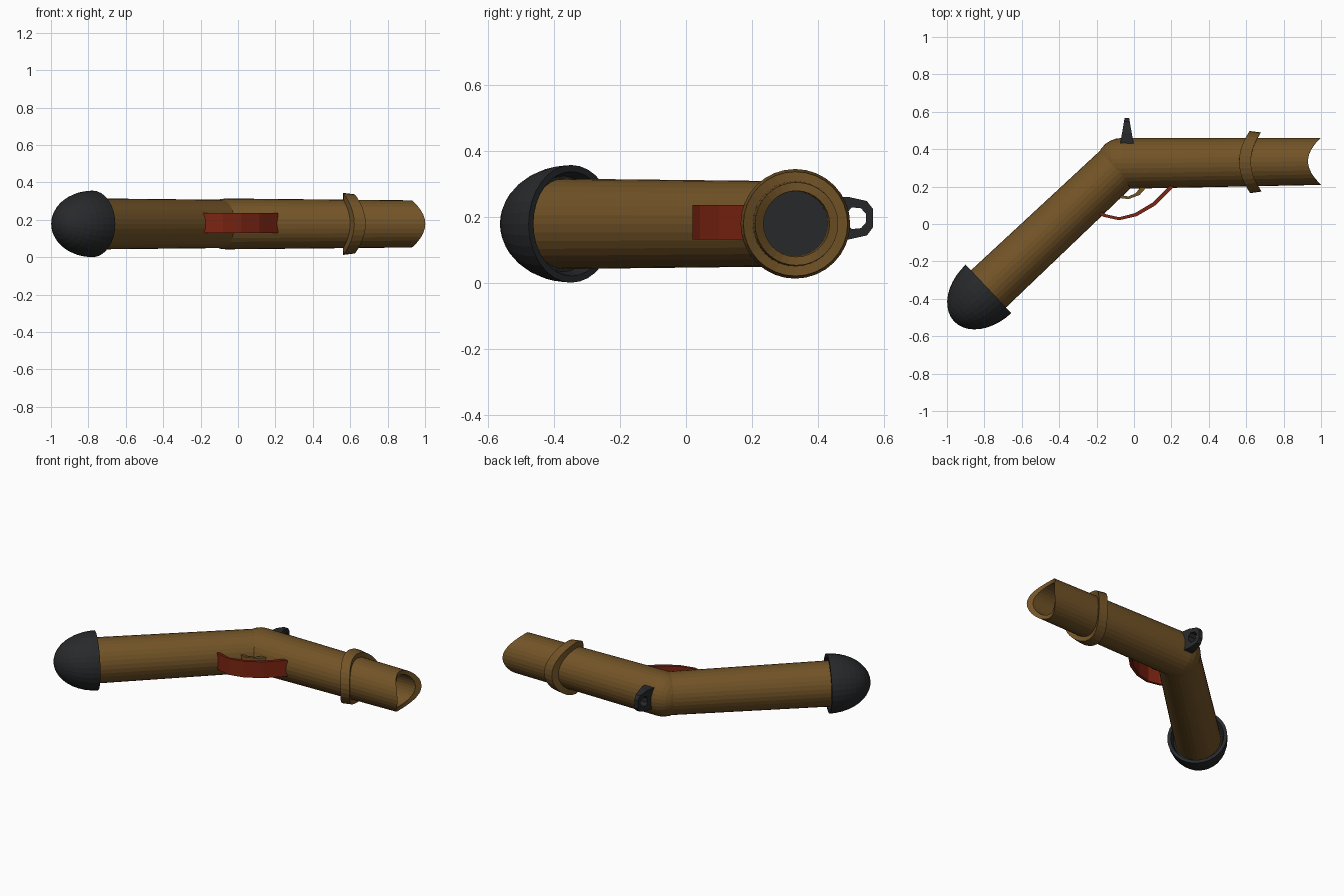
import bpy, bmesh, math
from mathutils import Vector

if "Cube" in bpy.data.objects:
    bpy.data.objects.remove(bpy.data.objects["Cube"])

ZC = 0.178
SIDES = 32


def material(name, rgb):
    m = bpy.data.materials.new(name)
    m.diffuse_color = (*rgb, 1)
    m.use_nodes = True
    m.node_tree.nodes["Principled BSDF"].inputs["Base Color"].default_value = m.diffuse_color
    return m


BROWN = material("brown wood", (0.168, 0.087, 0.020))
DARK = material("dark iron", (0.021, 0.022, 0.024))
RED = material("red metal", (0.20, 0.018, 0.006))


def finish(name, bm, mat):
    bmesh.ops.recalc_face_normals(bm, faces=bm.faces)
    me = bpy.data.meshes.new(name)
    bm.to_mesh(me)
    bm.free()
    me.materials.append(mat)
    ob = bpy.data.objects.new(name, me)
    bpy.context.collection.objects.link(ob)
    return ob


def lathe(name, start, toward, profile, mat, closed=False):
    """Spin (distance, radius, saddle) points around a horizontal axis.
    Saddle pushes the left and right sides of a ring along the axis."""
    o = Vector((*start, ZC))
    d = (Vector((*toward, ZC)) - o).normalized()
    s = Vector((-d.y, d.x, 0))
    bm = bmesh.new()
    rings = []
    for t, r, k in profile:
        if r == 0:
            rings.append([bm.verts.new(o + d * t)] * SIDES)
            continue
        ring = []
        for i in range(SIDES):
            a = 2 * math.pi * i / SIDES
            c = r * math.cos(a)
            tt = t + k * (c / 0.125) ** 2
            ring.append(bm.verts.new(o + d * tt + s * c + Vector((0, 0, r * math.sin(a)))))
        rings.append(ring)
    pairs = list(zip(rings, rings[1:]))
    if closed:
        pairs.append((rings[-1], rings[0]))
    for a, b in pairs:
        for i in range(SIDES):
            j = (i + 1) % SIDES
            f = list(dict.fromkeys((a[i], a[j], b[j], b[i])))
            if len(f) > 2:
                bm.faces.new(f)
    return finish(name, bm, mat)


def ribbon(name, outer, inner, z0, z1, mat):
    """Strip between two paths in plan, extruded in z."""
    bm = bmesh.new()
    rows = [[bm.verts.new((x, y, z)) for x, y in path]
            for path, z in ((outer, z0), (outer, z1), (inner, z1), (inner, z0))]
    for k in range(4):
        a, b = rows[k], rows[(k + 1) % 4]
        for i in range(len(a) - 1):
            bm.faces.new((a[i], a[i + 1], b[i + 1], b[i]))
    for e in (0, -1):
        bm.faces.new([r[e] for r in rows])
    return finish(name, bm, mat)


ELBOW, MUZZLE, BUTT = (-0.065, 0.324), (1.0, 0.335), (-0.778, -0.347)
glen = (Vector(BUTT) - Vector(ELBOW)).length

# barrel with a saddle-cut hollow muzzle
lathe("barrel", ELBOW, MUZZLE,
      [(0, 0, 0), (0, 0.136, 0), (0.995, 0.126, 0.069), (0.995, 0.100, 0.069),
       (0.75, 0.098, 0), (0.74, 0.098, 0)], BROWN)
lathe("bore_plug", ELBOW, MUZZLE, [(0.745, 0, 0), (0.745, 0.099, 0)], DARK)

# wavy band around the barrel
lathe("barrel_band", ELBOW, MUZZLE,
      [(0.627, 0.120, 0.033), (0.627, 0.166, 0.033),
       (0.690, 0.158, 0.035), (0.690, 0.120, 0.035)], BROWN, closed=True)

# rounded elbow
lathe("elbow", ELBOW, MUZZLE,
      [(-0.136 * math.cos(math.pi * i / 14),
        0.136 * math.sin(math.pi * i / 14) if 0 < i < 14 else 0, 0) for i in range(15)], BROWN)

# grip
lathe("grip", ELBOW, BUTT,
      [(0, 0, 0), (0, 0.129, 0), (glen + 0.06, 0.137, 0), (glen + 0.06, 0, 0)], BROWN)

# domed butt cap with a recessed rim
cap = [(glen + 0.035, 0, 0), (glen + 0.035, 0.145, 0), (glen, 0.158, 0)]
for i in range(11):
    a = math.pi / 2 * i / 10
    cap.append((glen + 0.253 * math.sin(a), 0.178 * math.cos(a) if i < 10 else 0, 0))
lathe("butt_cap", ELBOW, BUTT, cap, DARK)

# trigger guard and trigger
ribbon("trigger_guard",
       [(-0.19, 0.050), (-0.16, 0.038), (-0.08, 0.020), (0.015, 0.042), (0.115, 0.100), (0.215, 0.200)],
       [(-0.19, 0.072), (-0.15, 0.052), (-0.08, 0.036), (0.005, 0.058), (0.100, 0.115), (0.190, 0.205)],
       0.130, 0.235, RED)
ribbon("trigger",
       [(-0.10, 0.155), (-0.07, 0.138), (-0.03, 0.133), (0.03, 0.155), (0.07, 0.200)],
       [(-0.09, 0.175), (-0.06, 0.152), (-0.03, 0.147), (0.01, 0.165), (0.04, 0.205)],
       0.150, 0.215, BROWN)

# wedge-shaped ring sight, outline in (y, z)
outline = [(0.43, 0.13), (0.49, 0.13), (0.548, 0.143), (0.567, 0.168),
           (0.567, 0.222), (0.548, 0.247), (0.49, 0.26), (0.43, 0.26)]
hole = [(0.487, 0.180), (0.502, 0.162), (0.530, 0.165), (0.545, 0.182),
        (0.545, 0.208), (0.530, 0.225), (0.502, 0.228), (0.487, 0.210)]
bm = bmesh.new()
rows = []
for pts, side in ((outline, -1), (outline, 1), (hole, 1), (hole, -1)):
    rows.append([bm.verts.new((-0.038 + side * (0.034 - 0.022 * (y - 0.44) / 0.127), y, z))
                 for y, z in pts])
for k in range(4):
    a, b = rows[k], rows[(k + 1) % 4]
    for i in range(8):
        j = (i + 1) % 8
        bm.faces.new((a[i], a[j], b[j], b[i]))
finish("rear_sight", bm, DARK)
